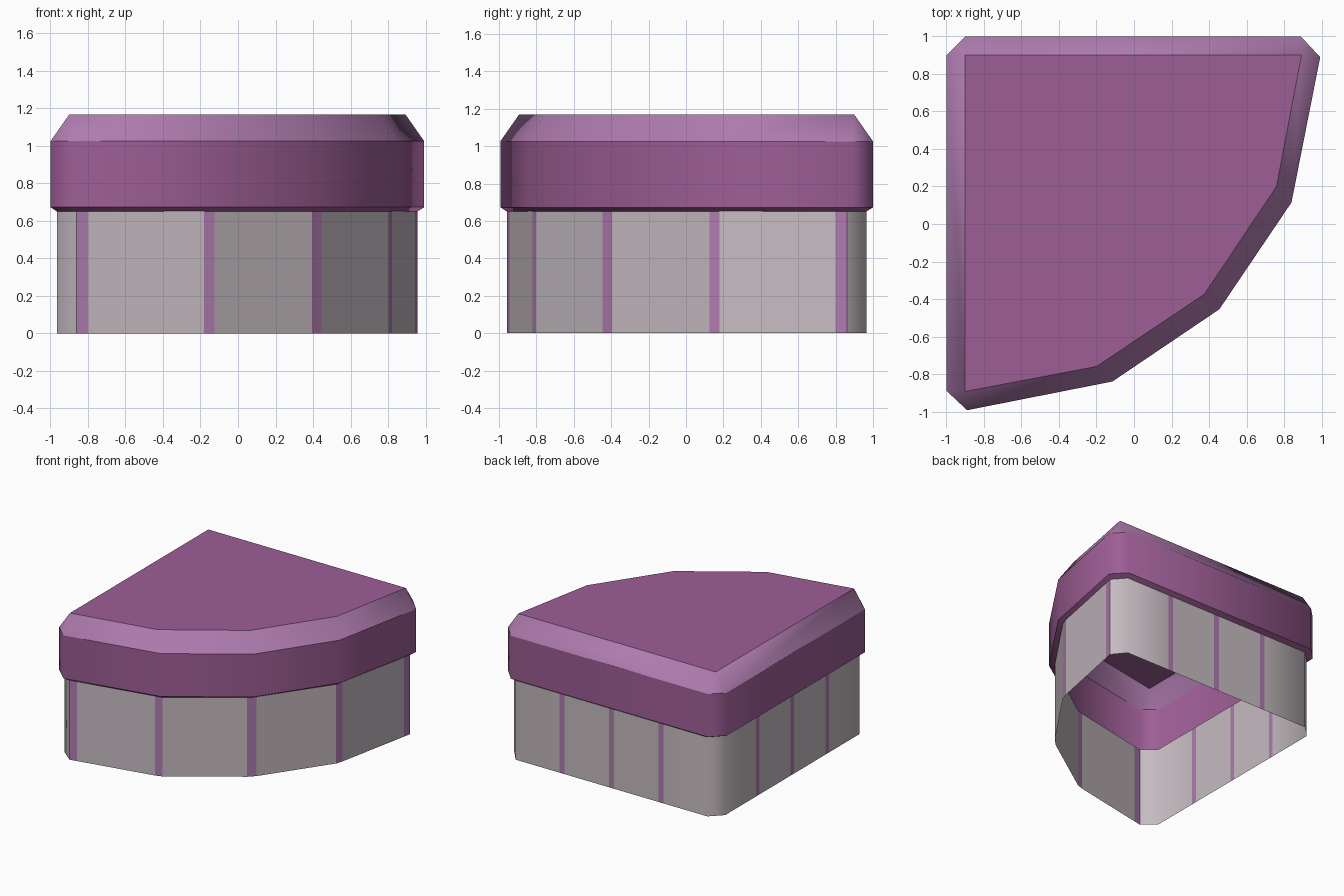
import bpy, bmesh

if "Cube" in bpy.data.objects:
    bpy.data.objects.remove(bpy.data.objects["Cube"])


def material(name, rgb):
    m = bpy.data.materials.new(name)
    m.diffuse_color = (*rgb, 1)
    m.use_nodes = True
    m.node_tree.nodes["Principled BSDF"].inputs["Base Color"].default_value = m.diffuse_color
    return m


purple = material("purple", (0.34, 0.112, 0.305))
light_purple = material("light purple", (0.43, 0.20, 0.43))
grey = material("warm grey", (0.56, 0.50, 0.53))


def mirrored(half):
    """Complete an outline by reflecting it across the diagonal y = -x."""
    other = [(-y, -x) for x, y in reversed(half)]
    return half + other


def loft(name, rings, mats, rule, cap=False):
    """Skin a stack of (z, outline) rings; rule(level, length) picks the material."""
    bm = bmesh.new()
    loops = [[bm.verts.new((x, y, z)) for x, y in pts] for z, pts in rings]
    n = len(loops[0])
    for k in range(len(loops) - 1):
        a, b = loops[k], loops[k + 1]
        for i in range(n):
            j = (i + 1) % n
            length = (a[i].co - a[j].co).length
            if length < 1e-5:
                continue
            f = bm.faces.new((a[i], a[j], b[j], b[i]))
            f.material_index = rule(k, length)
    if cap:
        bm.faces.new(loops[-1])
    bmesh.ops.remove_doubles(bm, verts=bm.verts, dist=1e-4)
    # smooth around the outline, crisp between bands and colours
    for f in bm.faces:
        f.smooth = True
    for e in bm.edges:
        level = abs(e.verts[0].co.z - e.verts[1].co.z) < 1e-4
        mixed = len({f.material_index for f in e.link_faces}) > 1
        e.smooth = not (level or mixed)
    me = bpy.data.meshes.new(name)
    bm.to_mesh(me)
    bm.free()
    for m in mats:
        me.materials.append(m)
    ob = bpy.data.objects.new(name, me)
    bpy.context.collection.objects.link(ob)
    return ob


# lid: hollow shell with a small lower lip, upright side, sloped rim and flat top
lip = mirrored([(-.965, .87), (-.965, -.87), (-.865, -.957), (-.13, -.808), (.425, -.425)])
side = mirrored([(-1, .9), (-1, -.89), (-.89, -.993), (-.115, -.84), (.455, -.455)])
top = mirrored([(-.9, .9), (-.9, -.893), (-.9, -.893), (-.2, -.76), (.375, -.375)])
loft("lid", [(.65, lip), (.673, side), (1.025, side), (1.168, top)],
     [purple, light_purple], lambda k, length: 1 if k == 2 else 0, cap=True)

# wall: open sheet; the short outline segments are the coloured stripes
wall_half = [(-.965, .87)]
for c in (.45, 0, -.45):
    wall_half += [(-.965, c + .023), (-.965, c - .023)]
wall_half += [(-.965, -.87), (-.86, -.957), (-.80, -.945),
              (-.18, -.821), (-.125, -.803), (.395, -.446)]
wall = mirrored(wall_half)
loft("wall", [(0, wall), (.652, wall)], [grey, light_purple],
     lambda k, length: 1 if length < .09 else 0)
